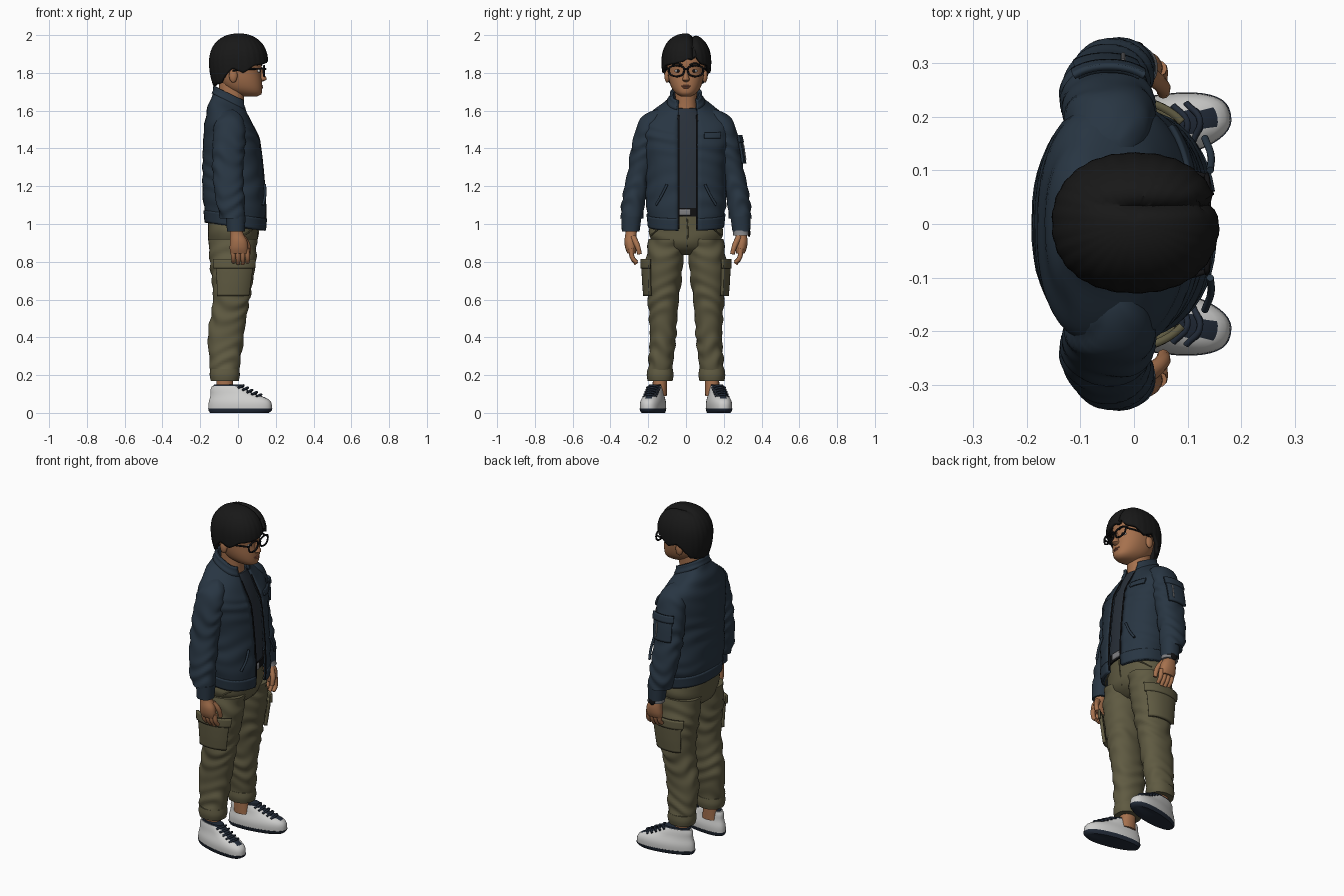
import bpy, bmesh, math
from math import sin, cos, pi, radians, exp
from mathutils import Vector, Matrix

if "Cube" in bpy.data.objects:
    bpy.data.objects.remove(bpy.data.objects["Cube"])


def material(name, *rgb):
    m = bpy.data.materials.new(name)
    m.use_nodes = True
    m.diffuse_color = (*rgb, 1)
    m.node_tree.nodes["Principled BSDF"].inputs["Base Color"].default_value = (*rgb, 1)
    return m


NAVY = material("jacket navy", .021, .036, .055)
SHIRT = material("shirt dark blue", .022, .03, .042)
OLIVE = material("trouser olive", .115, .103, .054)
HAIR = material("hair black", .009, .009, .009)
SKIN = material("skin", .38, .165, .075)
LIP = material("lip", .28, .095, .055)
WHITE = material("shoe white", .62, .62, .61)
SOLE = material("sole navy", .016, .024, .04)
BLACK = material("black", .006, .006, .007)
METAL = material("metal grey", .22, .22, .23)


def finish(name, bm, *mats):
    bmesh.ops.remove_doubles(bm, verts=bm.verts, dist=1e-5)
    bmesh.ops.recalc_face_normals(bm, faces=bm.faces)
    me = bpy.data.meshes.new(name)
    bm.to_mesh(me)
    bm.free()
    for m in mats:
        me.materials.append(m)
    for p in me.polygons:
        p.use_smooth = True
    me.set_sharp_from_angle(angle=radians(45))
    ob = bpy.data.objects.new(name, me)
    bpy.context.collection.objects.link(ob)
    return ob


def grid(name, rows, mat, closed=True, thick=0):
    bm = bmesh.new()
    vs = [[bm.verts.new(p) for p in row] for row in rows]
    n = len(rows[0])
    for lo, hi in zip(vs, vs[1:]):
        for i in range(n if closed else n - 1):
            j = (i + 1) % n
            bm.faces.new((lo[i], lo[j], hi[j], hi[i]))
    if closed and not thick:
        bm.faces.new(vs[0])
        bm.faces.new(vs[-1])
    ob = finish(name, bm, mat)
    if thick:
        mod = ob.modifiers.new("thickness", "SOLIDIFY")
        mod.thickness, mod.offset = thick, 0
    return ob


def section(rings, z):
    """Smooth cross-section (front, back, y, half width) at height z."""
    k = max(i for i in range(len(rings) - 1) if i == 0 or rings[i][0] <= z)
    def slope(i, c):
        a, b = rings[max(i - 1, 0)], rings[min(i + 1, len(rings) - 1)]
        return (b[c] - a[c]) / (b[0] - a[0])
    a, b = rings[k], rings[k + 1]
    h = b[0] - a[0]
    t = (z - a[0]) / h
    return [a[c] * (1 + 2 * t) * (1 - t) ** 2 + b[c] * t * t * (3 - 2 * t)
            + h * t * (1 - t) * (slope(k, c) * (1 - t) - slope(k + 1, c) * t) for c in range(1, 5)]


def loft(name, rings, mat, z0=None, z1=None, arc=None, gap=None, grow=0, fold=0,
         s=1, p=2.2, thick=0, tilt=None):
    """Stack of superellipses, or an open patch of that surface."""
    z0 = rings[0][0] if z0 is None else z0
    z1 = rings[-1][0] if z1 is None else z1
    count = max(3, int((z1 - z0) / .012) + 1)
    n = 48
    rows = []
    for r in range(count + 1):
        z = z0 + (z1 - z0) * r / count
        front, back, cy, ry = section(rings, z)
        cx, rx = (front + back) / 2, (front - back) / 2
        if gap:
            w = [math.asin(math.copysign(min(.95, abs(g) / ry) ** (p / 2), g)) for g in gap]
            a0, a1 = (w[0], w[1]) if w[1] > w[0] and gap[2:] else (w[0], 2 * pi + w[1])
        elif arc:
            a0, a1 = radians(arc[0]), radians(arc[1])
        else:
            a0, a1 = 0, 2 * pi
        row = []
        for i in range(n):
            a = a0 + (a1 - a0) * i / (n - 1 if gap or arc else n)
            e = grow + fold * sin(z * 75 + 2.5 * sin(a * 2 + z * 9)) * (.6 + .4 * sin(z * 23 + a))
            x = cx + (rx + e) * math.copysign(abs(cos(a)) ** (2 / p), cos(a))
            y = cy + (ry + e) * math.copysign(abs(sin(a)) ** (2 / p), sin(a))
            row.append((x, s * y, z - (tilt(z) * (x + .045) if tilt else 0)))
        rows.append(row)
    return grid(name, rows, mat, not (gap or arc), thick)


def blob(name, loc, size, mat):
    bm = bmesh.new()
    bmesh.ops.create_uvsphere(bm, u_segments=20, v_segments=12, radius=1,
                              matrix=Matrix.Translation(loc) @ Matrix.Diagonal((*size, 1)))
    return finish(name, bm, mat)


def tube(name, pts, r, mat, closed=False, taper=1):
    cu = bpy.data.curves.new(name, "CURVE")
    cu.dimensions, cu.bevel_depth, cu.bevel_resolution, cu.use_fill_caps = "3D", r, 3, True
    cu.resolution_u = 6
    sp = cu.splines.new("BEZIER")
    sp.bezier_points.add(len(pts) - 1)
    for i, (b, q) in enumerate(zip(sp.bezier_points, pts)):
        b.co, b.handle_left_type, b.handle_right_type = q, "AUTO", "AUTO"
        b.radius = 1 + (taper - 1) * i / (len(pts) - 1)
    sp.use_cyclic_u = closed
    cu.materials.append(mat)
    ob = bpy.data.objects.new(name, cu)
    bpy.context.collection.objects.link(ob)
    return ob


# Head, neck and face; the figure looks along +x
loft("neck", [(1.56, .03, -.11, 0, .065), (1.64, .03, -.1, 0, .057), (1.75, .04, -.1, 0, .06)], SKIN)
loft("head", [(1.675, .1, .02, 0, .028), (1.685, .122, -.01, 0, .046), (1.71, .128, -.06, 0, .07),
              (1.75, .127, -.095, 0, .087), (1.8, .122, -.11, 0, .096), (1.87, .125, -.12, 0, .1),
              (1.93, .1, -.1, 0, .085), (1.96, .05, -.06, 0, .045)], SKIN)
loft("nose", [(1.752, .126, .1, 0, .014), (1.765, .152, .1, 0, .02), (1.785, .144, .1, 0, .013),
              (1.83, .126, .1, 0, .009)], SKIN)
blob("upper_lip", (.123, 0, 1.731), (.01, .026, .005), LIP)
blob("lower_lip", (.122, 0, 1.722), (.011, .021, .006), LIP)
for s, side in ((1, "left"), (-1, "right")):
    blob(side + "_ear", (-.025, s * .1, 1.785), (.022, .014, .037), SKIN)
    blob(side + "_eye", (.108, s * .042, 1.81), (.01, .018, .009), WHITE)
    blob(side + "_iris", (.115, s * .042, 1.81), (.005, .008, .008), BLACK)
    tube(side + "_eyebrow", [(.126, s * .02, 1.842), (.121, s * .045, 1.85), (.1, s * .072, 1.843)], .005, HAIR)
    rim = [(.139 - .12 * max(0, .05 + .038 * u - .06), s * (.05 + .038 * u), 1.81 + .024 * v)
           for u, v in ((-1, .7), (-.7, 1), (.7, 1), (1, .7), (.95, -.5), (.6, -1), (-.6, -1), (-.95, -.5))]
    tube(side + "_lens_rim", rim, .005, BLACK, True)
    tube(side + "_temple", [(.136, s * .088, 1.822), (.06, s * .107, 1.82), (-.03, s * .108, 1.812)], .005, BLACK)
tube("glasses_bridge", [(.14, -.014, 1.818), (.146, 0, 1.821), (.14, .014, 1.818)], .005, BLACK)

# Hair: dome with an uneven lower edge and a side parting
EDGE = [(0, 1.862), (30, 1.848), (60, 1.838), (82, 1.80), (100, 1.825), (115, 1.79), (132, 1.745), (181, 1.73)]


def hair_edge(deg):
    for (a, u), (b, v) in zip(EDGE, EDGE[1:]):
        if a <= abs(deg) <= b:
            return u + (v - u) * (abs(deg) - a) / (b - a) + .04 * exp(-((deg - 17) / 13) ** 2)


rows = []
for r in range(25):
    row = []
    for i in range(96):
        a = -pi + 2 * pi * i / 96
        low = hair_edge(math.degrees(a))
        z = low + (2 - low) * sin(r / 24 * pi / 2)
        d = (z - 1.855) / .145
        k = max(0, 1 - d ** 2.3) ** .46 if d > 0 else 1 - .22 * d * d
        k *= 1 + .008 * sin(26 * a + 9 * z)
        x = .003 + .147 * k * math.copysign(abs(cos(a)) ** .9, cos(a))
        y = .002 + .122 * k * math.copysign(abs(sin(a)) ** .9, sin(a))
        groove = exp(-((y - .033) / .013) ** 2) * min(1, max(0, (x + .09) / .1))
        row.append((x - .012 * groove * (z < 1.95), y, z - .022 * groove * (d > 0)))
    rows.append(row)
grid("hair", rows, HAIR, True, .018)

# Shirt, waist and belt
loft("shirt", [(1.07, .115, -.13, 0, .17), (1.3, .107, -.14, 0, .17), (1.45, .088, -.14, 0, .18),
               (1.55, .063, -.12, 0, .13), (1.62, .038, -.11, 0, .068)], SHIRT, tilt=lambda z: .1)
HIPS = [(.835, .03, -.09, 0, .06), (.87, .085, -.145, 0, .14), (.93, .104, -.158, 0, .192),
        (1.0, .107, -.157, 0, .19), (1.09, .112, -.14, 0, .175)]
loft("trouser_seat", HIPS, OLIVE, fold=.002)
loft("belt", HIPS, BLACK, 1.04, 1.085, grow=.008)
loft("belt_buckle", HIPS, METAL, 1.045, 1.08, arc=(-10, 6), grow=.012, thick=.008)
tube("trouser_fly", [(.112, .006, 1.03), (.108, .01, .95), (.09, .004, .88)], .003, OLIVE)

# Open jacket
TORSO = [(.99, .138, -.165, 0, .19), (1.06, .143, -.172, 0, .198), (1.12, .142, -.18, 0, .208),
         (1.3, .128, -.182, 0, .205), (1.45, .108, -.178, 0, .222), (1.53, .085, -.168, 0, .222),
         (1.585, .062, -.152, 0, .178), (1.63, .045, -.135, 0, .108), (1.665, .033, -.122, 0, .078),
         (1.69, .033, -.12, 0, .074)]


def lean(z):
    return .14 * max(0, min(1, (1.2 - z) / .15)) + .5 * max(0, min(1, (z - 1.45) / .19))


def jacket(name, mat=NAVY, **kw):
    return loft(name, TORSO, mat, tilt=lean, p=2.4, **kw)


jacket("jacket_body", gap=(.058, -.04), fold=.0035, thick=.012)
jacket("jacket_hem", z0=.992, z1=1.055, gap=(.058, -.04), grow=.006, thick=.012)
jacket("jacket_collar", z0=1.645, z1=1.69, gap=(.052, -.045), grow=.005, thick=.012)
jacket("left_zip", BLACK, z0=1.0, z1=1.62, gap=(.052, .06, 1), grow=.006, thick=.005)
jacket("right_zip", BLACK, z0=1.0, z1=1.62, gap=(-.042, -.034, 1), grow=.006, thick=.005)
jacket("chest_pocket_flap", z0=1.455, z1=1.5, arc=(20, 47), grow=.011, thick=.01)
for s, side in ((1, "left"), (-1, "right")):
    tube(side + "_pocket_welt", [(.142, s * .1, 1.21), (.143, s * .13, 1.15), (.132, s * .16, 1.1)], .007, NAVY)

# Arms, hands, legs and shoes, mirrored
SLEEVE = [(1.03, .038, -.092, .287, .058), (1.1, .035, -.112, .28, .061), (1.2, .03, -.128, .263, .063),
          (1.3, .028, -.135, .24, .064), (1.4, .035, -.135, .222, .068), (1.48, .038, -.13, .203, .068),
          (1.55, .03, -.12, .182, .064), (1.59, .0, -.09, .158, .045), (1.605, -.025, -.065, .145, .02)]
WRIST = [(.96, .036, -.058, .293, .047), (1.04, .04, -.065, .288, .053)]
HAND = [(.845, .05, -.04, .288, .022), (.87, .053, -.044, .291, .03), (.91, .048, -.042, .294, .032),
        (.95, .028, -.042, .291, .03), (1.0, .02, -.045, .289, .032)]
LEG = [(.225, .006, -.145, .137, .064), (.3, .016, -.153, .13, .066), (.4, .03, -.16, .122, .069),
       (.5, .044, -.146, .121, .074), (.6, .062, -.133, .12, .082), (.7, .079, -.138, .118, .092),
       (.8, .095, -.15, .113, .099), (.92, .1, -.155, .103, .096)]
SHOE = [(.02, .182, -.158, 0, .06), (.045, .181, -.158, 0, .061), (.065, .172, -.155, 0, .058),
        (.082, .145, -.15, 0, .052), (.1, .09, -.147, 0, .046), (.125, .045, -.147, 0, .041),
        (.142, .015, -.14, 0, .036)]
for s, side in ((1, "left"), (-1, "right")):
    loft(side + "_sleeve", SLEEVE, NAVY, s=s, fold=.005)
    loft(side + "_cuff", WRIST, NAVY, s=s)
    loft(side + "_palm", HAND, SKIN, s=s)
    for i in range(4):
        x, tip = -.028 + .025 * i, .785 + .008 * abs(i - 1.6)
        tube(f"{side}_finger_{i + 1}", [(x, s * .29, .87), (x + .004, s * .283, .82),
             (x + .004, s * .262, tip)], .0145, SKIN, taper=.72)
    tube(side + "_thumb", [(.025, s * .28, .93), (.052, s * .258, .885), (.055, s * .245, .84)], .017, SKIN, taper=.7)

    loft(side + "_trouser_leg", LEG, OLIVE, s=s, fold=.005)
    loft(side + "_turn_up", [(.17, .004, -.144, .137, .066), (.2, .01, -.15, .137, .071),
                             (.232, .006, -.147, .137, .067)], OLIVE, s=s)
    loft(side + "_cargo_pocket", LEG, OLIVE, .62, .785, arc=(42, 128), grow=.014, s=s, thick=.018)
    loft(side + "_cargo_flap", LEG, OLIVE, .765, .815, arc=(38, 132), grow=.022, s=s, thick=.014)
    tube(side + "_hip_pocket", [(.095, s * .1, 1.0), (.075, s * .15, .97), (.03, s * .185, .94)], .004, OLIVE)
    loft(side + "_ankle", [(.09, -.02, -.115, .14, .038), (.2, -.03, -.115, .137, .038)], SKIN, s=s)

    parts = [loft(side + "_shoe_upper", SHOE, WHITE, p=2.5),
             loft(side + "_outsole", [(0, .165, -.15, 0, .054), (.012, .181, -.158, 0, .06),
                                      (.022, .184, -.16, 0, .062)], SOLE, p=2.5),
             loft(side + "_shoe_collar", [(.12, .03, -.135, 0, .037), (.15, .018, -.13, 0, .033)], SOLE, p=2.5)]
    parts[0].data.materials.append(SOLE)
    for f in parts[0].data.polygons:
        c = f.center
        if c.z > .078 and abs(c.y) < .02 and c.x > 0:
            f.material_index = 1
    for ob in parts:
        for v in ob.data.vertices:
            v.co.y *= 1 + 1.1 * v.co.x * (v.co.x < 0)
    for i in range(5):
        x, z = .125 - .024 * i, .09 + .012 * i
        parts.append(tube(f"{side}_lace_{i + 1}", [(x - .02, -.036, z - .005), (x, 0, z + .008),
                                                   (x - .02, .036, z - .005)], .006, SOLE))
    for ob in parts:
        ob.rotation_euler.z = s * radians(11)
        ob.location = (0, s * .17, 0)

# Sleeve pocket and watch on the left arm
loft("sleeve_pocket", SLEEVE, NAVY, 1.32, 1.46, arc=(55, 125), grow=.012, thick=.014)
loft("sleeve_pocket_flap", SLEEVE, NAVY, 1.43, 1.47, arc=(52, 128), grow=.018, thick=.012)
tube("sleeve_pocket_zip", [(-.02, .316, 1.34), (-.02, .304, 1.42)], .004, METAL)
loft("watch_band", HAND, METAL, .94, .965, grow=.012)
blob("watch_face", (-.005, .334, .953), (.022, .007, .022), BLACK)
